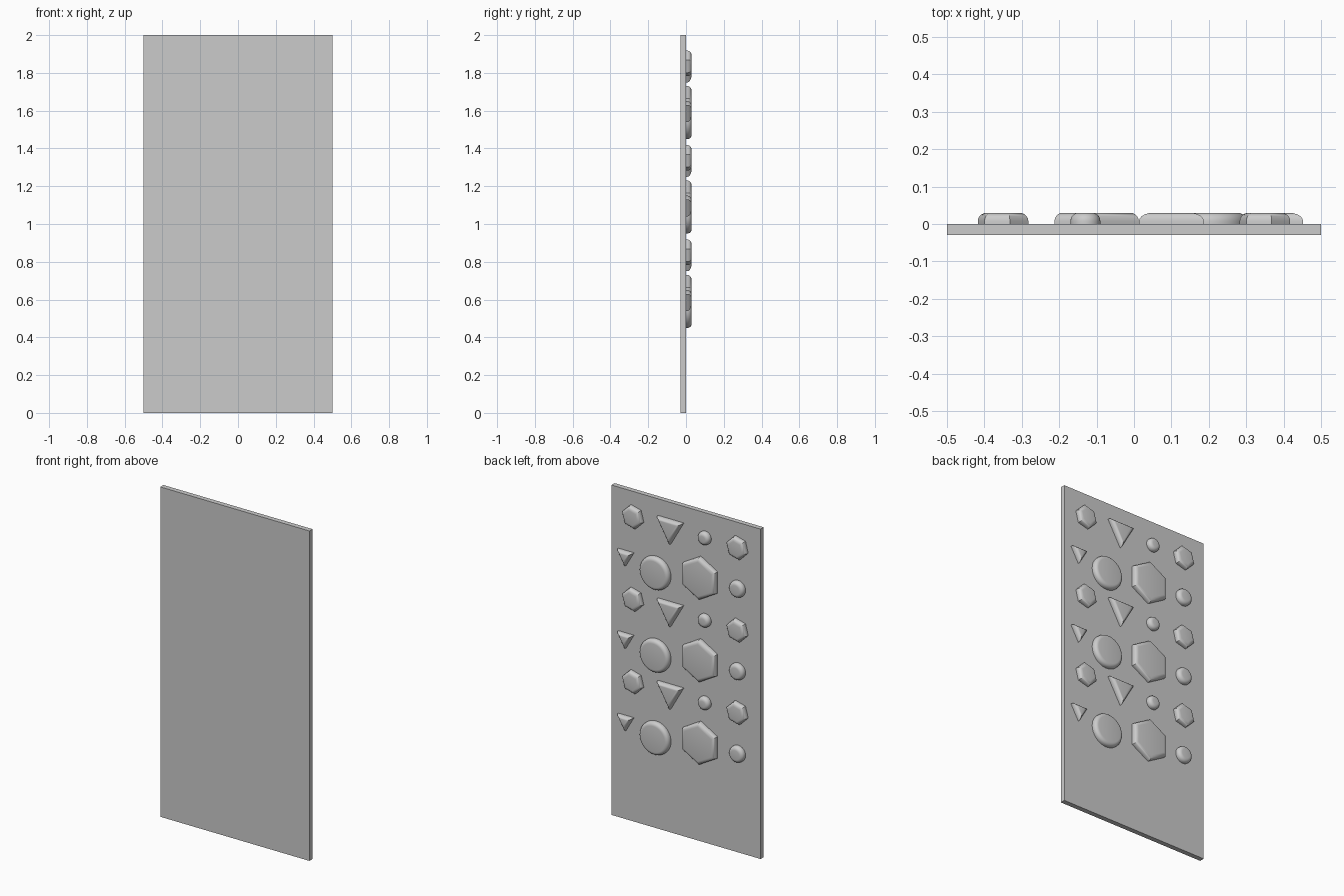
import bpy
import bmesh
from math import cos, sin, radians

cube = bpy.data.objects.get("Cube")
if cube:
    bpy.data.objects.remove(cube, do_unlink=True)

grey = bpy.data.materials.new("plain_grey")
grey.use_nodes = True
grey.diffuse_color = (0.6, 0.6, 0.6, 1)
grey.node_tree.nodes["Principled BSDF"].inputs["Base Color"].default_value = (0.6, 0.6, 0.6, 1)


def add_object(name, bm):
    bmesh.ops.recalc_face_normals(bm, faces=bm.faces)
    mesh = bpy.data.meshes.new(name)
    bm.to_mesh(mesh)
    bm.free()
    mesh.materials.append(grey)
    obj = bpy.data.objects.new(name, mesh)
    bpy.context.collection.objects.link(obj)
    return obj


def add_hold(name, x, z, radius, sides, turn):
    """Raised prism on the back of the board with a rounded outer rim."""
    bm = bmesh.new()
    angles = [radians(turn + 360 * i / sides) for i in range(sides)]
    base = [bm.verts.new((x + radius * cos(a), 0, z + radius * sin(a))) for a in angles]
    face = bm.faces.new(base)
    raised = bmesh.ops.extrude_face_region(bm, geom=[face])["geom"]
    top = [v for v in raised if isinstance(v, bmesh.types.BMVert)]
    bmesh.ops.translate(bm, verts=top, vec=(0, 0.03, 0))
    rim = [e for e in bm.edges if all(v.co.y > 0.02 for v in e.verts)]
    bmesh.ops.bevel(bm, geom=rim, offset=0.022, segments=5, profile=0.5, affect='EDGES')
    obj = add_object(name, bm)
    bpy.ops.object.select_all(action='DESELECT')
    obj.select_set(True)
    bpy.context.view_layer.objects.active = obj
    bpy.ops.object.shade_smooth_by_angle(angle=radians(30))


# Flat board
board = bmesh.new()
bmesh.ops.create_cube(board, size=1)
bmesh.ops.scale(board, verts=board.verts, vec=(1, 0.03, 2))
bmesh.ops.translate(board, verts=board.verts, vec=(0, -0.015, 1))
add_object("board", board)

# Holds of one group: name, x, z, radius, sides, turn
HOLDS = [
    ("left_hexagon", 0.35, 1.85, 0.07, 6, 15),
    ("large_triangle", 0.1, 1.85, 0.1, 3, 30),
    ("small_disc", -0.13, 1.85, 0.04, 32, 0),
    ("right_hexagon", -0.35, 1.85, 0.07, 6, 15),
    ("small_triangle", 0.4, 1.6, 0.06, 3, 30),
    ("large_disc", 0.2, 1.55, 0.1, 48, 0),
    ("large_hexagon", -0.1, 1.6, 0.13, 6, 30),
    ("medium_disc", -0.35, 1.6, 0.05, 32, 0),
]

# The group repeats three times down the board
for row in range(3):
    for name, x, z, radius, sides, turn in HOLDS:
        add_hold(f"{name}_{row + 1}", x, z - 0.5 * row, radius, sides, turn)
